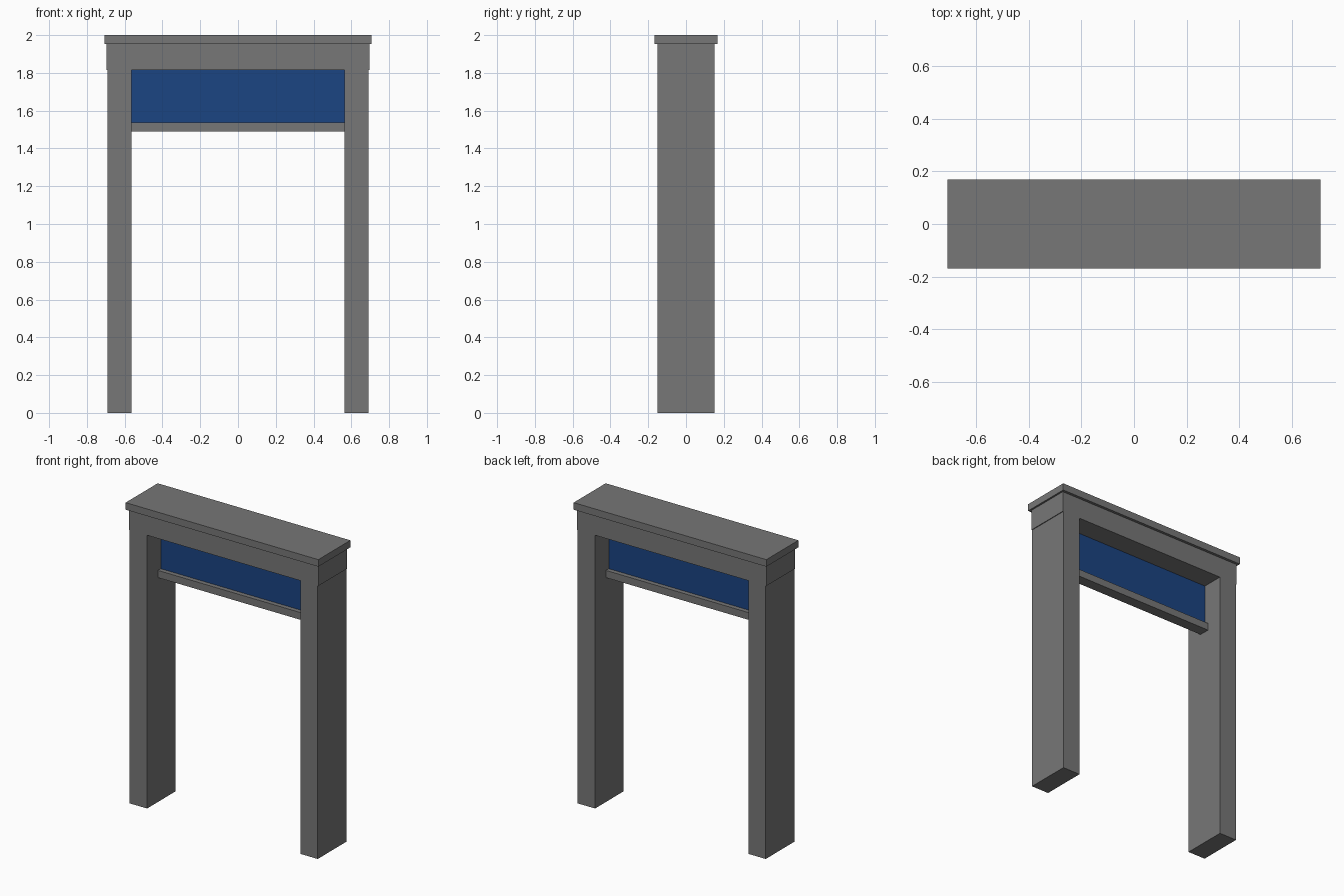
import bpy
import bmesh
from mathutils import Vector

if "Cube" in bpy.data.objects:
    bpy.data.objects.remove(bpy.data.objects["Cube"])


def material(name, color):
    mat = bpy.data.materials.new(name)
    mat.diffuse_color = (*color, 1)
    mat.use_nodes = True
    mat.node_tree.nodes["Principled BSDF"].inputs["Base Color"].default_value = mat.diffuse_color
    return mat


def box(name, lo, hi, mat):
    """Axis-aligned box between two corners."""
    lo, hi = Vector(lo), Vector(hi)
    bm = bmesh.new()
    bmesh.ops.create_cube(bm, size=1)
    for v in bm.verts:
        v.co = (lo + hi) / 2 + v.co * (hi - lo)
    mesh = bpy.data.meshes.new(name)
    bm.to_mesh(mesh)
    bm.free()
    mesh.materials.append(mat)
    obj = bpy.data.objects.new(name, mesh)
    bpy.context.collection.objects.link(obj)
    return obj


INNER, OUTER, DEPTH = 0.563, 0.691, 0.15
HEAD_Z = 1.815
grey = material("dark_grey", (0.184, 0.184, 0.184))
blue = material("blue", (0.011, 0.058, 0.223))

# Two side posts
box("left_post", (-OUTER, -DEPTH, 0), (-INNER, DEPTH, HEAD_Z), grey)
box("right_post", (INNER, -DEPTH, 0), (OUTER, DEPTH, HEAD_Z), grey)

# Header beam and overhanging cap
box("header", (-0.696, -DEPTH, HEAD_Z), (0.696, DEPTH, 1.953), grey)
box("cap", (-0.708, -0.168, 1.953), (0.708, 0.168, 2.0), grey)

# Rail spanning the posts, below the panel
box("rail", (-INNER, -0.036, 1.49), (INNER, 0.036, 1.538), grey)

# Thin blue panel
box("panel", (-INNER, -0.006, 1.538), (INNER, 0.006, HEAD_Z), blue)
